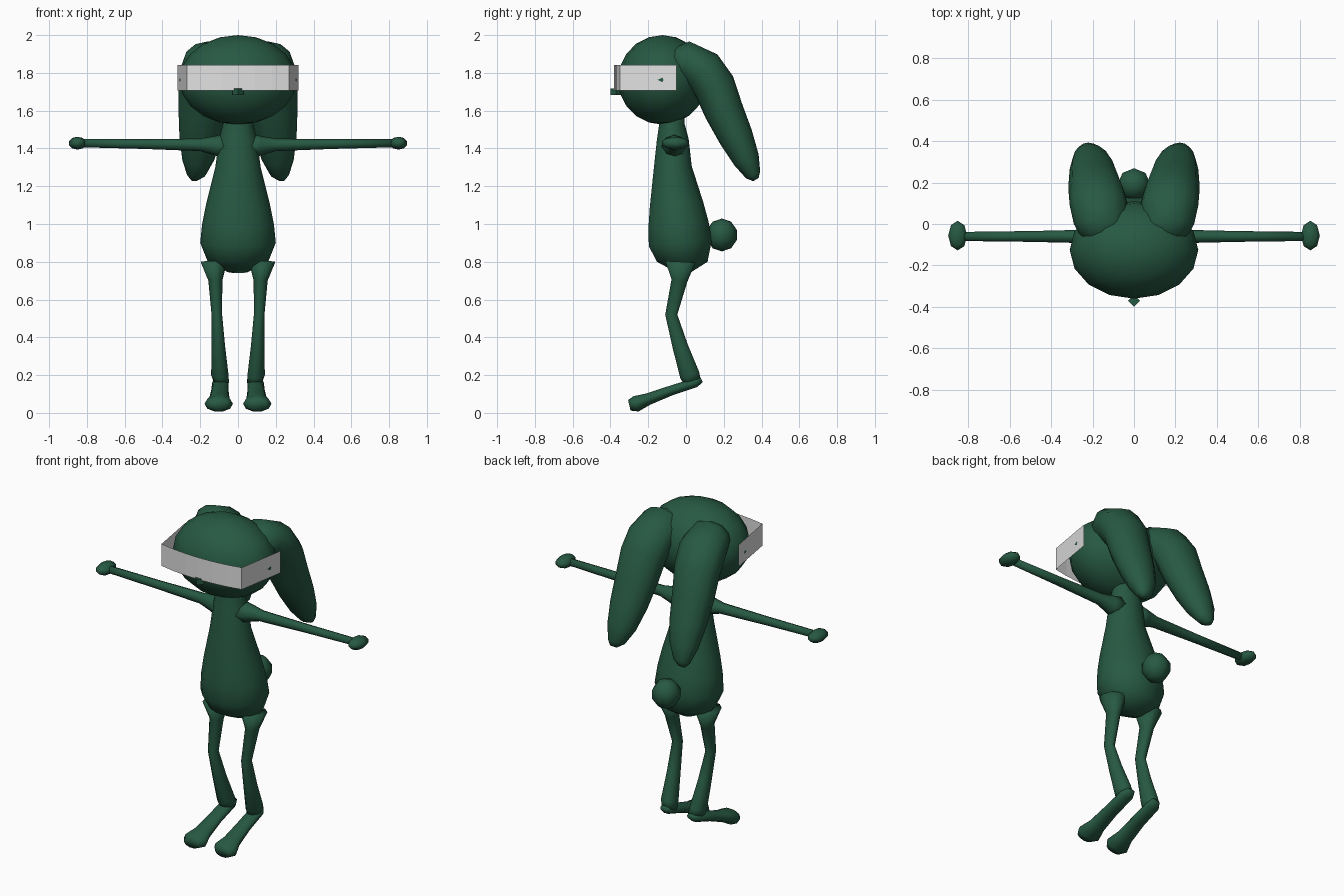
import bpy
import bmesh
import math
from mathutils import Matrix, Vector

default_cube = bpy.data.objects.get("Cube")
if default_cube:
    bpy.data.objects.remove(default_cube, do_unlink=True)


def make_material(name, color):
    material = bpy.data.materials.new(name)
    material.use_nodes = True
    material.diffuse_color = color
    shader = material.node_tree.nodes["Principled BSDF"]
    shader.inputs["Base Color"].default_value = color
    return material


green = make_material("dark green", (.02, .1, .056, 1))
white = make_material("visor white", (.75, .75, .75, 1))


def add_object(name, bm, material, smooth=True, mirror=False):
    bmesh.ops.recalc_face_normals(bm, faces=bm.faces)
    mesh = bpy.data.meshes.new(name)
    bm.to_mesh(mesh)
    bm.free()
    for polygon in mesh.polygons:
        polygon.use_smooth = smooth
    mesh.materials.append(material)
    part = bpy.data.objects.new(name, mesh)
    bpy.context.collection.objects.link(part)
    if mirror:
        modifier = part.modifiers.new("Mirror", "MIRROR")
        modifier.use_mirror_merge = False


def ellipsoid(name, center, radii, segments, mirror=False):
    bm = bmesh.new()
    placement = Matrix.Translation(center) @ Matrix.Diagonal((*radii, 1))
    bmesh.ops.create_uvsphere(bm, u_segments=segments, v_segments=segments * 2 // 3,
                              radius=1, matrix=placement)
    add_object(name, bm, green, mirror=mirror)


def tube(name, rings, start_x, end_x, flatness, sides=12, turn=Matrix(), mirror=False):
    """Loft oval rings (y, z, half width); x drifts evenly from start to end."""
    last = len(rings) - 1
    centers = [Vector((start_x + (end_x - start_x) * i / last, y, z))
               for i, (y, z, width) in enumerate(rings)]
    across = Vector((1, 0, 0))
    bm = bmesh.new()
    loops = []
    for i, (y, z, width) in enumerate(rings):
        along = centers[min(i + 1, last)] - centers[max(i - 1, 0)]
        outward = along.cross(across).normalized() * flatness
        loop = []
        for k in range(sides):
            angle = math.tau * k / sides
            offset = across * math.cos(angle) + outward * math.sin(angle)
            loop.append(bm.verts.new(turn @ (centers[i] + offset * width)))
        loops.append(loop)
    for lower, upper in zip(loops, loops[1:]):
        for k in range(sides):
            bm.faces.new((lower[k - 1], lower[k], upper[k], upper[k - 1]))
    bm.faces.new(loops[0])
    bm.faces.new(loops[-1])
    add_object(name, bm, green, mirror=mirror)


# Head, hands and tail
ellipsoid("head", (0, -.125, 1.763), (.31, .235, .237), 16)
ellipsoid("hands", (.85, -.056, 1.428), (.048, .075, .034), 8, mirror=True)
ellipsoid("tail", (0, .19, .942), (.083, .083, .087), 8)

# Pear-shaped torso with neck
tube("torso", [(-.03, .75, .06), (-.02, .8, .16), (-.03, .9, .2), (-.04, 1, .19),
               (-.05, 1.1, .17), (-.07, 1.3, .12), (-.07, 1.45, .1),
               (-.075, 1.53, .08), (-.075, 1.6, .08)],
     0, 0, .86, sides=14)

# Drooping ears
tube("ears", [(-.09, 1.84, .09), (0, 1.86, .13), (.09, 1.81, .14),
              (.15, 1.73, .135), (.2, 1.6, .125), (.265, 1.46, .11),
              (.32, 1.34, .085), (.355, 1.26, .05), (.37, 1.235, .02)],
     .15, .23, .83, mirror=True)

# Arms, lofted upright and turned sideways
tube("arms", [(-.065, .06, .07), (-.06, .12, .052), (-.06, .2, .033),
              (-.06, .5, .026), (-.06, .82, .022)],
     -1.41, -1.428, 1, sides=8, turn=Matrix.Rotation(math.pi / 2, 3, "Y"), mirror=True)

# Bent legs
tube("legs", [(-.03, .8, .07), (-.035, .7, .037), (-.078, .52, .028),
              (-.03, .35, .036), (.02, .2, .046), (.035, .16, .04)],
     .128, .088, 1.2, sides=10, mirror=True)

# Long sloping feet
tube("feet", [(.083, .176, .025), (.05, .16, .044), (-.08, .118, .046),
              (-.2, .073, .055), (-.265, .048, .075), (-.3, .04, .05)],
     .09, .105, .6, sides=10, mirror=True)

# Small nose
bm = bmesh.new()
bmesh.ops.create_cone(bm, cap_ends=True, segments=4, radius1=.03, radius2=.03,
                      depth=.035, matrix=Matrix.Translation((0, -.37, 1.7)))
add_object("nose", bm, green, smooth=False)

# Wraparound visor sheet: shallow curved front between straight sides
front = [(.09 * i, .03 * (i / 3) ** 2 - .38) for i in range(-3, 4)]
bm = bmesh.new()
columns = [[bm.verts.new((x, y, z)) for z in (1.708, 1.842)]
           for x, y in [(-.32, -.05), *front, (.32, -.05)]]
for a, b in zip(columns, columns[1:]):
    bm.faces.new((a[0], b[0], b[1], a[1]))
add_object("visor", bm, white, smooth=False)
